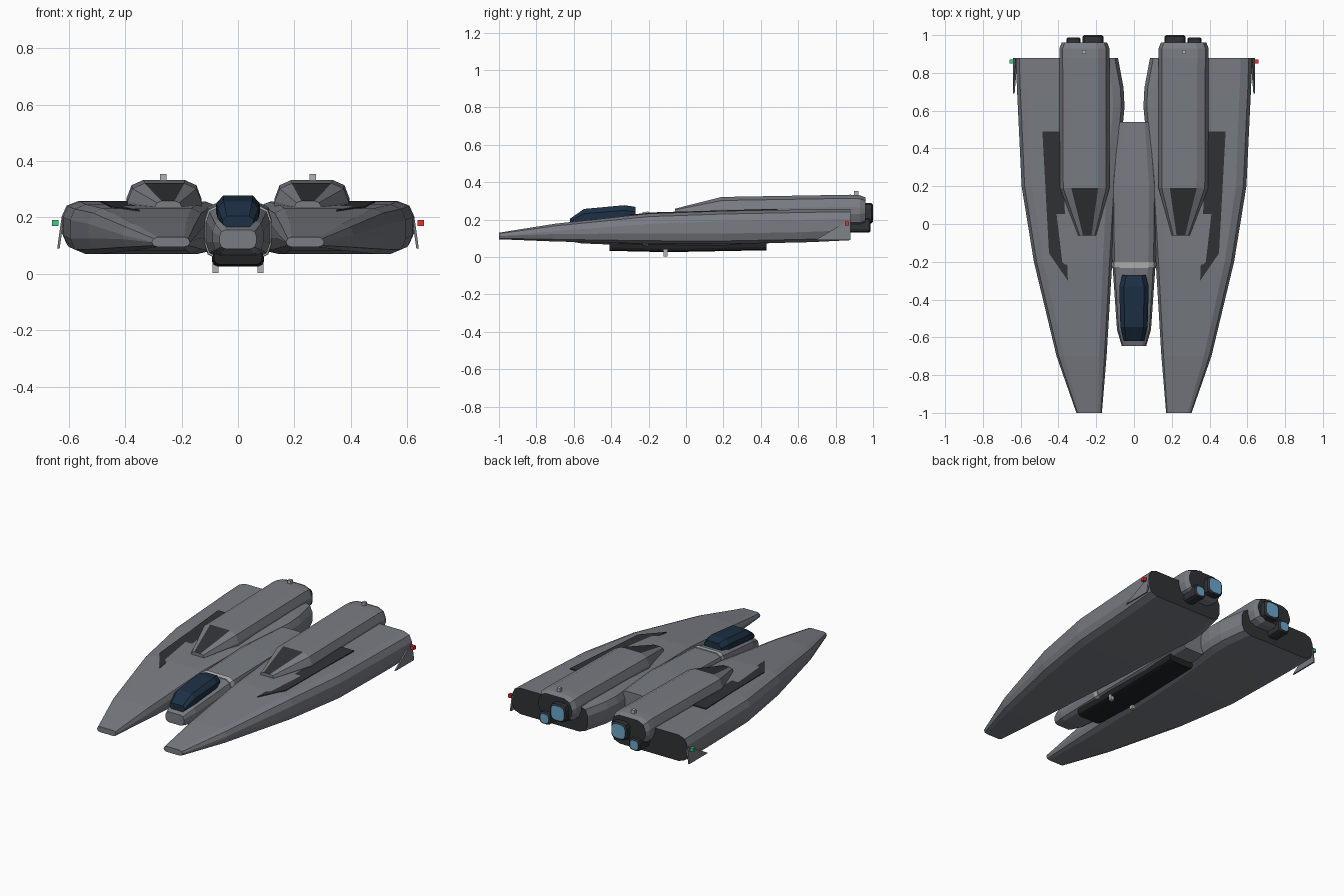
import bpy, bmesh, math


def mat(name, r, g, b):
    m = bpy.data.materials.new(name)
    m.diffuse_color = (r, g, b, 1)
    return m


GREY = mat("hull_grey", 0.19, 0.20, 0.225)
DARK = mat("dark_panel", 0.03, 0.032, 0.036)
BLACK = mat("belly_black", 0.015, 0.016, 0.018)
GLASS = mat("canopy_glass", 0.012, 0.03, 0.06)
GLOW = mat("engine_glow", 0.15, 0.38, 0.6)
LIGHT = mat("light_grey", 0.45, 0.45, 0.46)
RED = mat("red_light", 0.8, 0.03, 0.03)
GREEN = mat("green_light", 0.05, 0.6, 0.2)


def make(name, verts, faces, mats, idx=None):
    me = bpy.data.meshes.new(name)
    me.from_pydata(verts, [], faces)
    for m in mats:
        me.materials.append(m)
    if idx:
        for p, i in zip(me.polygons, idx):
            p.material_index = i
    bm = bmesh.new()
    bm.from_mesh(me)
    bmesh.ops.recalc_face_normals(bm, faces=bm.faces)
    bm.to_mesh(me)
    bm.free()
    ob = bpy.data.objects.new(name, me)
    bpy.context.collection.objects.link(ob)
    return ob


def ring(y, x0, x1, z0, z1, cx, cz, n, s):
    """Rectangle in the xz plane with n-segment chamfered corners."""
    pts = []
    corners = [(x1 - cx, z1 - cz), (x0 + cx, z1 - cz), (x0 + cx, z0 + cz), (x1 - cx, z0 + cz)]
    for k, (px, pz) in enumerate(corners):
        for i in range(n + 1):
            a = math.pi / 2 * (k + i / n)
            pts.append((s * (px + cx * math.cos(a)), y, pz + cz * math.sin(a)))
    return pts


def loft(name, sections, mats, n=2, s=1, back=0, dark_top=None):
    """Skin of rings along y; back = material slot of the rear cap."""
    verts, faces, idx = [], [], []
    m = 4 * (n + 1)
    for sec in sections:
        verts += ring(*sec, n, s)
    for k in range(len(sections) - 1):
        for j in range(m):
            a, b = k * m + j, k * m + (j + 1) % m
            faces.append((a, b, b + m, a + m))
            idx.append(1 if k == dark_top and j == n else 0)
    faces += [tuple(range(m)), tuple(range(len(verts) - m, len(verts)))]
    idx += [0, back]
    return make(name, verts, faces, mats, idx)


def prism(name, pts, offset, m):
    """Outline extruded by an offset vector."""
    k = len(pts)
    verts = pts + [tuple(p[i] + offset[i] for i in range(3)) for p in pts]
    faces = [tuple(range(k)), tuple(range(k, 2 * k))]
    faces += [(i, (i + 1) % k, (i + 1) % k + k, i + k) for i in range(k)]
    return make(name, verts, faces, [m])


def box(name, c, size, m):
    x, y, z = c
    h = size / 2
    pts = [(x - h, y - h, z - h), (x + h, y - h, z - h), (x + h, y + h, z - h), (x - h, y + h, z - h)]
    return prism(name, pts, (0, 0, size), m)


for s, side in ((1, "right"), (-1, "left")):
    # long side hull with dark rear face
    loft(side + "_hull", [
        (-1.0, 0.17, 0.305, 0.095, 0.130, 0.020, 0.017),
        (-0.7, 0.145, 0.41, 0.083, 0.178, 0.04, 0.04),
        (-0.2, 0.115, 0.53, 0.071, 0.232, 0.05, 0.055),
        (0.2, 0.09, 0.595, 0.070, 0.246, 0.055, 0.055),
        (0.62, 0.05, 0.615, 0.078, 0.254, 0.06, 0.055),
        (0.72, 0.055, 0.62, 0.082, 0.256, 0.06, 0.055),
        (0.88, 0.085, 0.625, 0.09, 0.258, 0.06, 0.055)],
        [GREY, DARK], s=s, back=1)

    # engine nacelle with dark intake ramp
    loft(side + "_nacelle", [
        (-0.06, 0.20, 0.295, 0.19, 0.258, 0.025, 0.02),
        (0.19, 0.13, 0.392, 0.17, 0.321, 0.06, 0.065),
        (0.88, 0.13, 0.395, 0.165, 0.333, 0.06, 0.065),
        (0.93, 0.13, 0.395, 0.165, 0.330, 0.06, 0.065),
        (0.96, 0.142, 0.383, 0.175, 0.318, 0.055, 0.06)],
        [GREY, DARK], s=s, back=1, dark_top=0)

    # big inner and small outer nozzles
    for nm, x0, x1, z0, z1, y1 in (("main", 0.162, 0.272, 0.18, 0.288, 1.0),
                                   ("small", 0.282, 0.358, 0.13, 0.205, 0.987)):
        c = (x1 - x0) * 0.25
        g = 0.008
        loft(f"{side}_{nm}_nozzle", [
            (0.86, x0, x1, z0, z1, c, c),
            (y1 - 0.008, x0, x1, z0, z1, c, c),
            (y1, x0 + g, x1 - g, z0 + g, z1 - g, c, c)],
            [DARK, GLOW], s=s, back=1)

    # dark strip on the hull deck
    prism(side + "_deck_strip", [(s * 0.35, -0.30, 0.227), (s * 0.45, -0.155, 0.239),
                                 (s * 0.485, 0.49, 0.258), (s * 0.385, 0.49, 0.258)],
          (0, 0, -0.02), DARK)

    # wingtip fin and navigation light
    prism(side + "_fin", [(s * 0.632, 0.69, 0.09), (s * 0.618, 0.86, 0.19),
                          (s * 0.618, 0.88, 0.19), (s * 0.632, 0.88, 0.09)],
          (s * 0.009, 0, 0), GREY)
    box(side + "_nav_light", (s * 0.648, 0.86, 0.18), 0.022, RED if s > 0 else GREEN)

    # small sensor blocks on top and below
    box(side + "_top_sensor", (s * 0.265, 0.91, 0.342), 0.022, LIGHT)
    box(side + "_belly_sensor", (s * 0.08, -0.11, 0.014), 0.022, LIGHT)
    box(side + "_sensor_mount", (s * 0.08, -0.11, 0.034), 0.02, LIGHT)

# central fuselage
loft("fuselage", [
    (-0.645, -0.065, 0.065, 0.088, 0.156, 0.022, 0.022),
    (-0.56, -0.09, 0.09, 0.073, 0.19, 0.03, 0.04),
    (-0.2, -0.115, 0.115, 0.058, 0.238, 0.04, 0.05),
    (0.2, -0.12, 0.12, 0.058, 0.25, 0.04, 0.05),
    (0.54, -0.092, 0.092, 0.08, 0.247, 0.035, 0.045)],
    [GREY, DARK], n=2, back=0)

# light collar behind the cockpit
loft("collar", [
    (-0.232, -0.117, 0.117, 0.055, 0.240, 0.04, 0.05),
    (-0.2, -0.119, 0.119, 0.054, 0.243, 0.04, 0.05)], [LIGHT])

# dark belly keel
loft("belly_keel", [
    (-0.41, -0.085, 0.085, 0.033, 0.09, 0.02, 0.018),
    (-0.1, -0.092, 0.092, 0.026, 0.09, 0.02, 0.018),
    (0.43, -0.085, 0.085, 0.036, 0.09, 0.02, 0.018)], [BLACK])

# cockpit canopy
loft("canopy", [
    (-0.62, -0.055, 0.055, 0.165, 0.205, 0.015, 0.014),
    (-0.545, -0.072, 0.072, 0.17, 0.257, 0.022, 0.025),
    (-0.33, -0.078, 0.078, 0.19, 0.277, 0.025, 0.028),
    (-0.27, -0.062, 0.062, 0.2, 0.268, 0.022, 0.026)], [GLASS], n=1)
